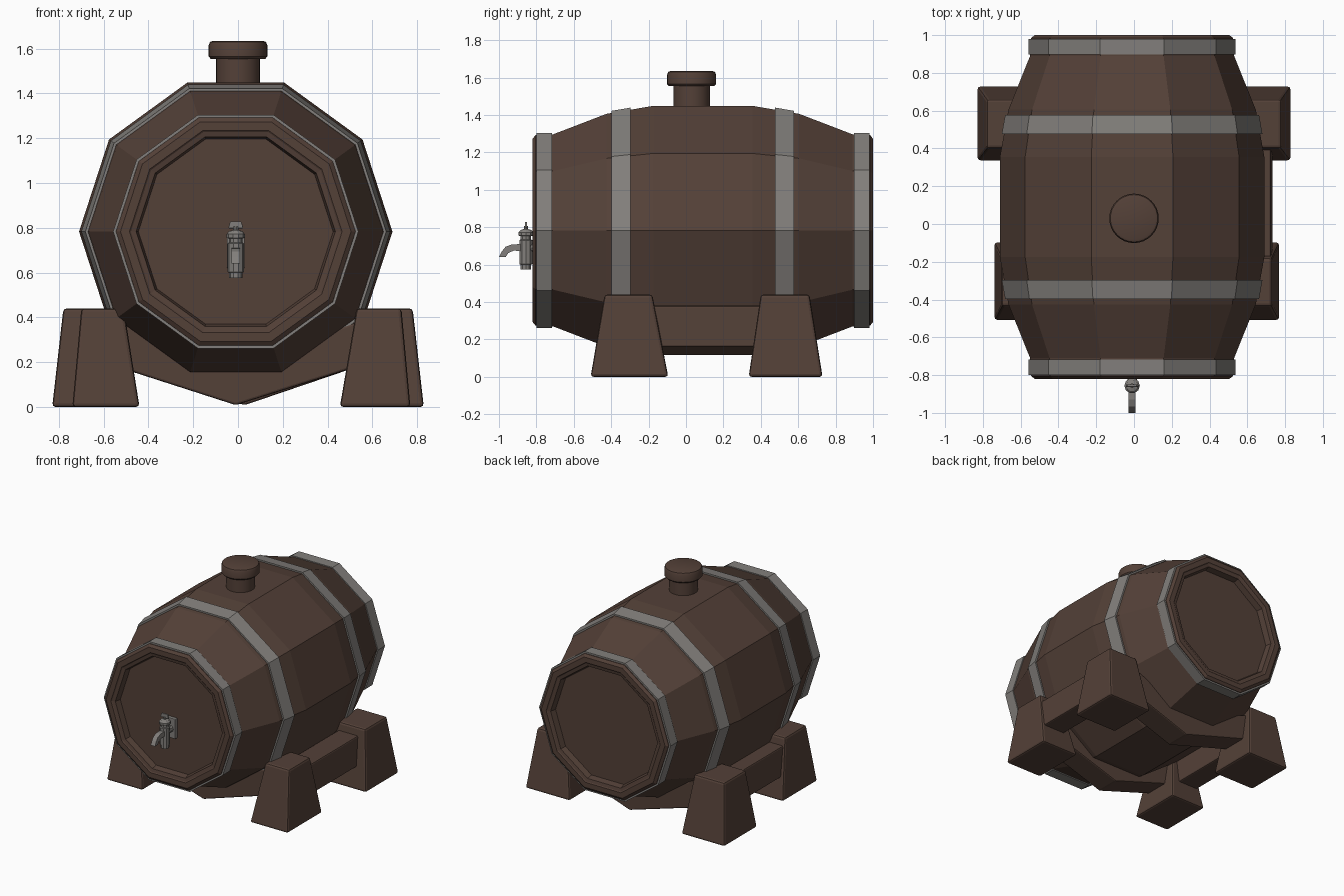
import bpy, bmesh, math
from mathutils import Vector

if "Cube" in bpy.data.objects:
    bpy.data.objects.remove(bpy.data.objects["Cube"])

def material(name, rgb):
    m = bpy.data.materials.new(name)
    m.diffuse_color = (*rgb, 1)
    m.use_nodes = True
    m.node_tree.nodes["Principled BSDF"].inputs["Base Color"].default_value = m.diffuse_color
    return m

WOOD = material("dark_wood", (0.088, 0.052, 0.039))
METAL = material("grey_metal", (0.225, 0.213, 0.200))

def finish(name, bm, mat, bevel=0):
    bmesh.ops.recalc_face_normals(bm, faces=bm.faces)
    me = bpy.data.meshes.new(name)
    bm.to_mesh(me)
    bm.free()
    ob = bpy.data.objects.new(name, me)
    bpy.context.collection.objects.link(ob)
    me.materials.append(mat)
    if bevel:
        b = ob.modifiers.new("bevel", 'BEVEL')
        b.width, b.segments = bevel, 2
        b.limit_method = 'ANGLE'
    return ob

def lathe(name, profile, mat, centre, sides, axis='Y', closed=False, smooth=False):
    """Spin (position along axis, radius) pairs around the axis."""
    bm = bmesh.new()
    rings = []
    for p, r in profile:
        ring = []
        for i in range(sides):
            a = 2 * math.pi * i / sides
            c, s = r * math.cos(a), r * math.sin(a)
            v = (centre[0] + c, p, centre[1] + s) if axis == 'Y' else (centre[0] + c, centre[1] + s, p)
            ring.append(bm.verts.new(v))
        rings.append(ring)
    pairs = list(zip(rings, rings[1:]))
    if closed:
        pairs.append((rings[-1], rings[0]))
    else:
        bm.faces.new(rings[0])
        bm.faces.new(rings[-1])
    for a, b in pairs:
        for i in range(sides):
            j = (i + 1) % sides
            bm.faces.new((a[i], a[j], b[j], b[i]))
    ob = finish(name, bm, mat)
    if smooth:
        bpy.context.view_layer.objects.active = ob
        ob.select_set(True)
        bpy.ops.object.shade_smooth_by_angle(angle=math.radians(35))
        ob.select_set(False)
    return ob

def frustum(name, bottom, top, z0, z1, mat, bevel=0):
    """Tapered block; bottom and top are (x0, x1, y0, y1)."""
    bm = bmesh.new()
    def ring(r, z):
        return [bm.verts.new((x, y, z)) for x, y in
                ((r[0], r[2]), (r[1], r[2]), (r[1], r[3]), (r[0], r[3]))]
    a, b = ring(bottom, z0), ring(top, z1)
    bm.faces.new(a)
    bm.faces.new(b)
    for i in range(4):
        j = (i + 1) % 4
        bm.faces.new((a[i], a[j], b[j], b[i]))
    return finish(name, bm, mat, bevel)

def prism(name, pts, lo, hi, mat, axis='Y', bevel=0):
    """Extrude a 2D outline along X or Y."""
    bm = bmesh.new()
    def at(t):
        return [bm.verts.new((u, t, v) if axis == 'Y' else (t, u, v)) for u, v in pts]
    a, b = at(lo), at(hi)
    bm.faces.new(a)
    bm.faces.new(b)
    n = len(pts)
    for i in range(n):
        j = (i + 1) % n
        bm.faces.new((a[i], a[j], b[j], b[i]))
    return finish(name, bm, mat, bevel)

# Barrel: ten-sided, mirrored about its middle, with recessed heads
MID = 0.09
AXIS = (-0.01, 0.783)
half = [(0.855, 0.435), (0.90, 0.445), (0.905, 0.468), (0.91, 0.475), (0.91, 0.515),
        (0.895, 0.535), (0.80, 0.540), (0.515, 0.655), (0.265, 0.700)]
barrel = [(MID - d, r) for d, r in half] + [(MID + d, r) for d, r in reversed(half)]
lathe("barrel_body", barrel, WOOD, AXIS, 10)

# Hoops
def hoop(name, y0, r0, y1, r1):
    t = 0.03
    lathe(name, [(y0, r0), (y1, r1), (y1, r1 - t), (y0, r0 - t)], METAL, AXIS, 10, closed=True)
for s, label in ((-1, "front"), (1, "back")):
    hoop(label + "_end_hoop", MID + s * 0.89, 0.548, MID + s * 0.807, 0.548)
    hoop(label + "_middle_hoop", MID + s * 0.487, 0.672, MID + s * 0.387, 0.690)

# Bung with round cap
lathe("bung_neck", [(1.42, 0.098), (1.57, 0.098)], WOOD, (0, 0.03), 32, 'Z', smooth=True)
lathe("bung_cap", [(1.555, 0.122), (1.565, 0.131), (1.615, 0.131), (1.63, 0.125), (1.635, 0.112)],
      WOOD, (0, 0.03), 32, 'Z', smooth=True)

# Tapered feet
frustum("front_left_foot", (-0.74, -0.44, -0.51, -0.095), (-0.70, -0.51, -0.435, -0.18), 0, 0.44, WOOD, 0.015)
frustum("front_right_foot", (0.455, 0.77, -0.51, -0.095), (0.53, 0.73, -0.435, -0.18), 0, 0.44, WOOD, 0.015)
frustum("back_left_foot", (-0.83, -0.47, 0.335, 0.73), (-0.78, -0.53, 0.40, 0.66), 0, 0.44, WOOD, 0.015)
frustum("back_right_foot", (0.46, 0.83, 0.335, 0.73), (0.53, 0.78, 0.40, 0.66), 0, 0.44, WOOD, 0.015)

# Side rails joining the feet
frustum("right_rail", (0.55, 0.735, -0.2, 0.45), (0.56, 0.725, -0.2, 0.45), 0.16, 0.38, WOOD, 0.01)
frustum("left_rail", (-0.70, -0.53, -0.2, 0.45), (-0.69, -0.54, -0.2, 0.45), 0.16, 0.38, WOOD, 0.01)

# V-shaped cradle beams under the barrel
for name, cx, y0, y1 in (("front_cradle", -0.01, -0.40, -0.21), ("back_cradle", 0.03, 0.43, 0.63)):
    prism(name, [(cx, 0.008), (0.55, 0.185), (0.56, 0.39), (cx, 0.19), (-0.57, 0.39), (-0.56, 0.185)],
          y0, y1, WOOD, bevel=0.01)

# Tap: wall plate, pipe, upright body, spout and handle
TX, TY = -0.01, -0.856
frustum("tap_plate", (TX - .04, TX + .04, -0.79, -0.76), (TX - .04, TX + .04, -0.79, -0.76),
        0.62, 0.77, METAL, 0.004)
lathe("tap_pipe", [(TY, 0.025), (-0.765, 0.025)], METAL, (TX, 0.69), 10)
lathe("tap_body", [(0.575, 0.03), (0.60, 0.03), (0.602, 0.036), (0.73, 0.036), (0.735, 0.03),
                   (0.752, 0.03), (0.755, 0.041), (0.772, 0.041), (0.785, 0.03), (0.79, 0.012),
                   (0.805, 0.012)], METAL, (TX, TY), 10, 'Z')
prism("tap_spout", [(-0.86, 0.71), (-0.93, 0.708), (-0.965, 0.695), (-0.985, 0.67), (-1.0, 0.64),
                    (-0.965, 0.64), (-0.95, 0.662), (-0.92, 0.675), (-0.86, 0.67)],
      TX - .018, TX + .018, METAL, axis='X')
frustum("tap_handle", (TX - .034, TX + .034, TY - .006, TY + .006),
        (TX - .025, TX + .025, TY - .006, TY + .006), 0.798, 0.828, METAL, 0.003)
